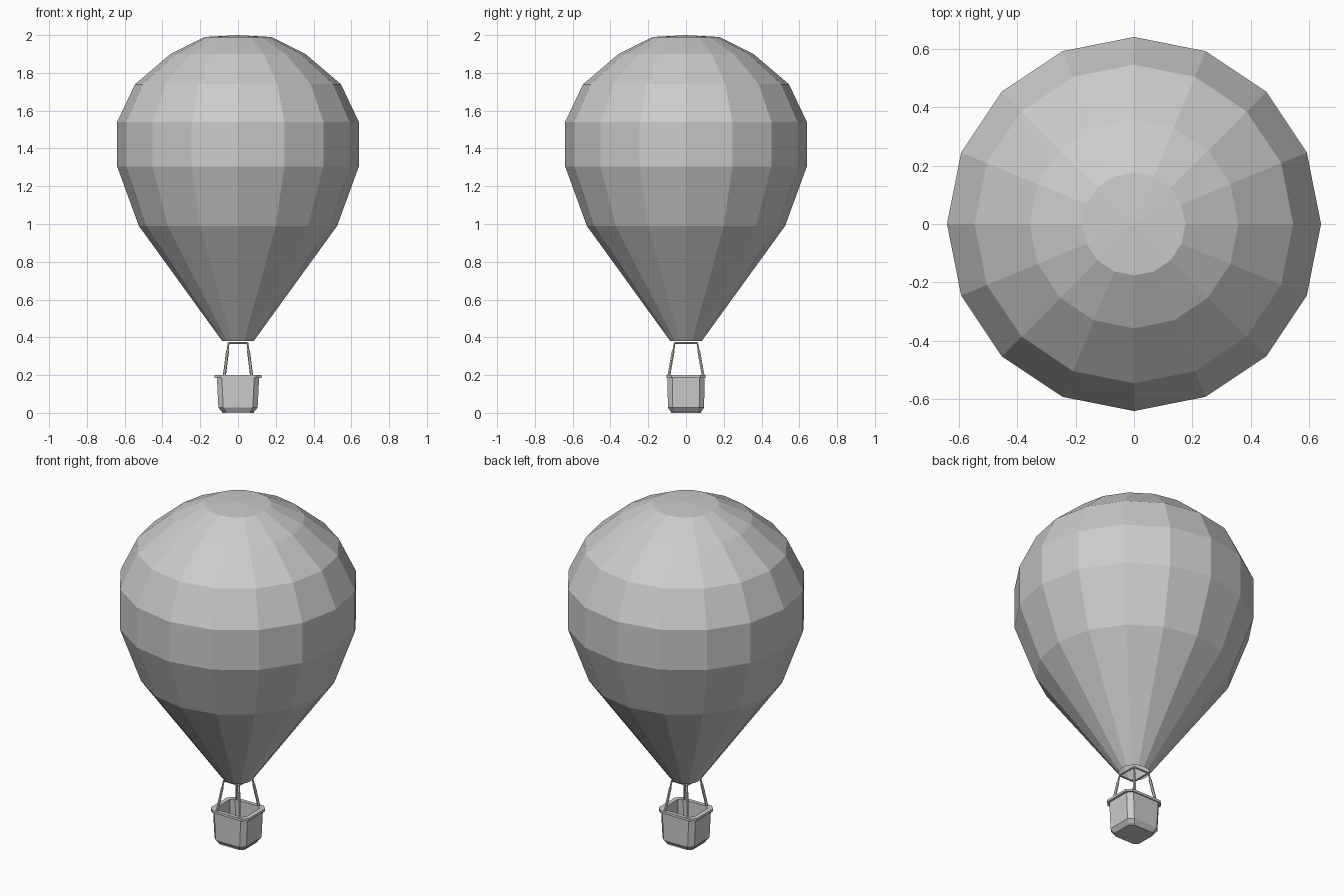
import bpy, bmesh, math
from mathutils import Vector

if "Cube" in bpy.data.objects:
    bpy.data.objects.remove(bpy.data.objects["Cube"], do_unlink=True)

GREY = (0.6, 0.6, 0.6, 1)
mat = bpy.data.materials.new("plain grey")
mat.use_nodes = True
mat.diffuse_color = GREY
mat.node_tree.nodes["Principled BSDF"].inputs["Base Color"].default_value = GREY


def finish(name, bm):
    mesh = bpy.data.meshes.new(name)
    bm.to_mesh(mesh)
    bm.free()
    mesh.materials.append(mat)
    obj = bpy.data.objects.new(name, mesh)
    bpy.context.collection.objects.link(obj)
    return obj


def loft(name, loops, cap_start, cap_end):
    """Skin a stack of counter-clockwise loops, listed from first to last."""
    bm = bmesh.new()
    rings = [[bm.verts.new(p) for p in loop] for loop in loops]
    for a, b in zip(rings, rings[1:]):
        n = len(a)
        for i in range(n):
            j = (i + 1) % n
            bm.faces.new((a[i], a[j], b[j], b[i]))
    if cap_start:
        bm.faces.new(rings[0][::-1])
    if cap_end:
        bm.faces.new(rings[-1])
    return finish(name, bm), len(rings)


def circle(r, z, n=16):
    return [(r * math.cos(math.tau * i / n), r * math.sin(math.tau * i / n), z)
            for i in range(n)]


def chamfered_rect(hx, hy, c, z):
    return [(hx, -hy + c, z), (hx, hy - c, z), (hx - c, hy, z), (-hx + c, hy, z),
            (-hx, hy - c, z), (-hx, -hy + c, z), (-hx + c, -hy, z), (hx - c, -hy, z)]


def rod(name, a, b, r, sides=6):
    a, b = Vector(a), Vector(b)
    bm = bmesh.new()
    bmesh.ops.create_cone(bm, cap_ends=True, segments=sides, radius1=r, radius2=r,
                          depth=(b - a).length)
    turn = (b - a).to_track_quat('Z', 'Y').to_matrix().to_4x4()
    bm.transform(turn)
    bmesh.ops.translate(bm, verts=bm.verts, vec=(a + b) / 2)
    return finish(name, bm)


# Envelope: faceted balloon, open at the mouth
profile = [(0.083, 0.38), (0.525, 0.99), (0.64, 1.305), (0.64, 1.54),
           (0.545, 1.74), (0.357, 1.9), (0.176, 1.99)]
loft("envelope", [circle(r, z) for r, z in profile], False, False)

# Crown: shallow cone closing the top
bm = bmesh.new()
ring = [bm.verts.new(p) for p in circle(0.176, 1.99)]
tip = bm.verts.new((0, 0, 2))
for i, v in enumerate(ring):
    bm.faces.new((v, ring[(i + 1) % len(ring)], tip))
finish("envelope_crown", bm)

# Basket: hollow tub with bevelled corners and foot
loft("basket", [chamfered_rect(*p) for p in (
    (0.085, 0.08, 0.02, 0.005), (0.104, 0.096, 0.026, 0.028),
    (0.112, 0.098, 0.026, 0.19), (0.098, 0.084, 0.02, 0.19),
    (0.09, 0.082, 0.02, 0.03))], True, True)

# Rim: closed band around the top of the basket
rim = [(0.124, 0.104, 0.028, 0.186), (0.124, 0.104, 0.028, 0.2),
       (0.098, 0.082, 0.02, 0.2), (0.098, 0.082, 0.02, 0.186),
       (0.124, 0.104, 0.028, 0.186)]
loft("basket_rim", [chamfered_rect(*p) for p in rim], False, False)

# Base plate under the basket
loft("basket_base", [chamfered_rect(0.085, 0.08, 0.02, z) for z in (0, 0.005)], True, True)

# Suspension: thin upper stays with thicker sleeves, joined by a square frame
corners = [(1, 1), (-1, 1), (-1, -1), (1, -1)]
for i, (sx, sy) in enumerate(corners):
    top = Vector((0.05 * sx, 0.06 * sy, 0.37))
    foot = Vector((0.073 * sx, 0.092 * sy, 0.19))
    rod(f"stay_{i + 1}", foot, top, 0.005)
    rod(f"stay_sleeve_{i + 1}", foot, foot.lerp(top, 0.78), 0.008)
    nx, ny = corners[(i + 1) % 4]
    rod(f"mouth_frame_{i + 1}", top, (0.05 * nx, 0.06 * ny, 0.37), 0.005)
